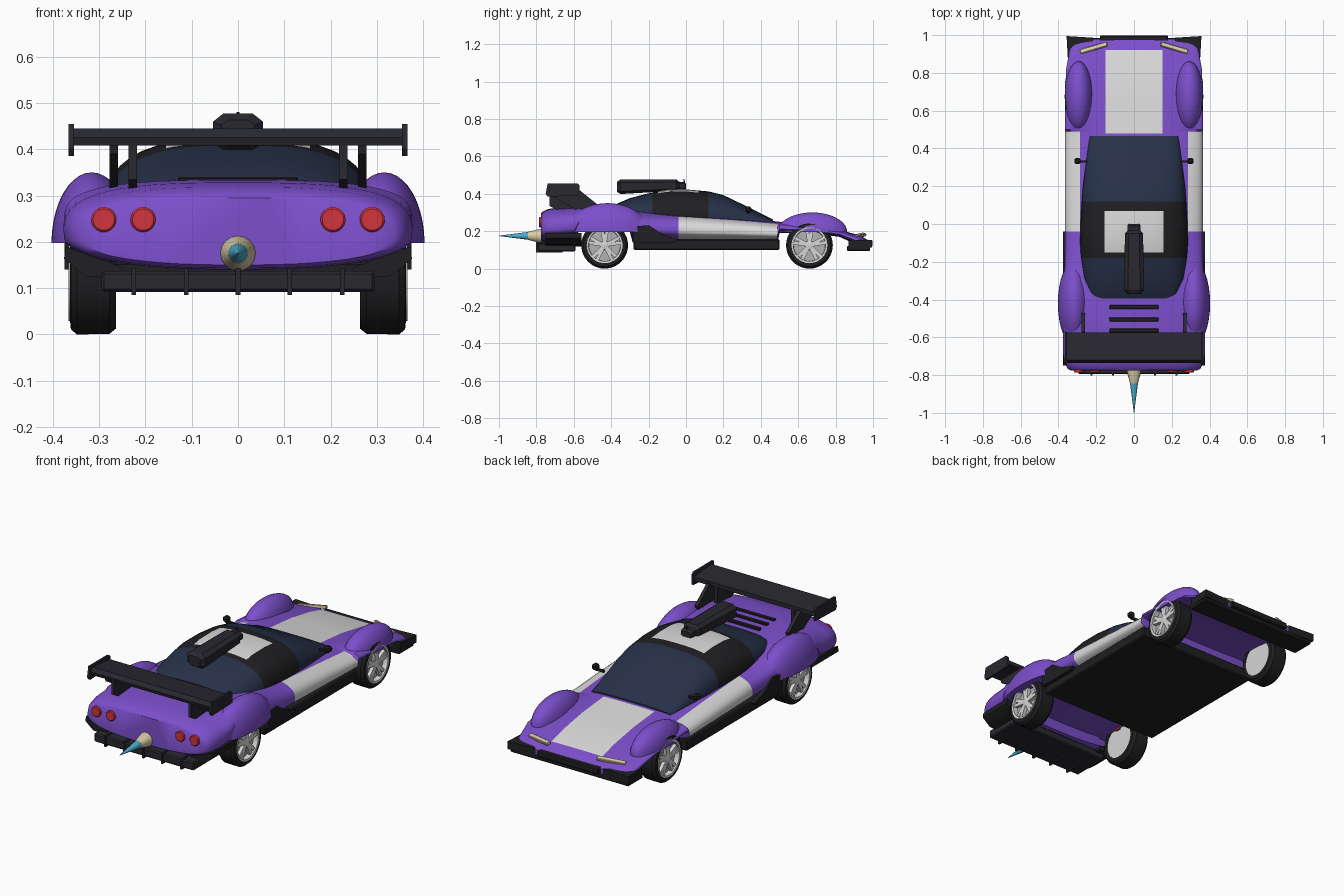
import bpy, bmesh
from math import sin, cos, pi, radians
from mathutils import Vector, Matrix

cube = bpy.data.objects.get("Cube")
if cube:
    bpy.data.objects.remove(cube)


def material(name, rgb):
    m = bpy.data.materials.new(name)
    m.use_nodes = True
    m.diffuse_color = (*rgb, 1)
    m.node_tree.nodes["Principled BSDF"].inputs["Base Color"].default_value = (*rgb, 1)
    return m


PURPLE = material("purple paint", (.2, .078, .6))
WHITE = material("white paint", (.7, .7, .7))
NAVY = material("navy glass", (.02, .03, .064))
BLACK = material("black trim", (.014, .014, .016))
CHARCOAL = material("charcoal", (.021, .021, .028))
SILVER = material("silver", (.67, .67, .68))
GREY = material("rim grey", (.45, .45, .46))
RED = material("red lamp", (.64, .035, .048))
BEIGE = material("beige", (.7, .6, .38))
CYAN = material("cyan", (.07, .42, .6))


def finish(name, bm, mats, rule=None, angle=35):
    bmesh.ops.recalc_face_normals(bm, faces=bm.faces)
    for f in bm.faces:
        f.smooth = True
        if rule:
            f.material_index = rule(f.calc_center_median())
    me = bpy.data.meshes.new(name)
    bm.to_mesh(me)
    bm.free()
    for m in mats:
        me.materials.append(m)
    me.set_sharp_from_angle(angle=radians(angle))
    ob = bpy.data.objects.new(name, me)
    bpy.context.collection.objects.link(ob)
    return ob


def skin(bm, rings, caps=True):
    """Bridge closed rings of points into a tube."""
    rings = [[bm.verts.new(p) for p in r] for r in rings]
    n = len(rings[0])
    for a, b in zip(rings, rings[1:]):
        for i in range(n):
            bm.faces.new((a[i], a[(i + 1) % n], b[(i + 1) % n], b[i]))
    if caps:
        bm.faces.new(rings[0])
        bm.faces.new(rings[-1])


def loft(stations, sides, power, low_power, belt):
    """Superellipse sections along y: (y, half width, bottom, top)."""
    bm = bmesh.new()
    rings = []
    for y, w, zb, zt in stations:
        zm, ring = zb + belt * (zt - zb), []
        for i in range(sides):
            a = 2 * pi * (i + .5) / sides
            c, s = cos(a), sin(a)
            h, p = (zt - zm, power) if s > 0 else (zb - zm, low_power)
            ring.append((w * abs(c) ** p * (1 if c > 0 else -1), y, zm + h * abs(s) ** p))
        rings.append(ring)
    skin(bm, rings)
    return bm


def cut(bm, axis, values):
    for v in values:
        n = Vector((0, 0, 0))
        n[axis] = 1
        bmesh.ops.bisect_plane(bm, geom=bm.verts[:] + bm.edges[:] + bm.faces[:], plane_co=n * v, plane_no=n)


def box(name, x, y, z, mat, bevel=0):
    bm = bmesh.new()
    bmesh.ops.create_cube(bm, size=1)
    for v in bm.verts:
        v.co = [min(r) + (c + .5) * (max(r) - min(r)) for c, r in zip(v.co, (x, y, z))]
    if bevel:
        bmesh.ops.bevel(bm, geom=bm.edges[:], offset=bevel, segments=1, affect='EDGES')
    return finish(name, bm, [mat])


def prism(name, points, axis, lo, hi, mat):
    """Extrude a 2D outline along an axis."""
    bm = bmesh.new()
    place = lambda p, d: [*p[:axis], d, *p[axis:]]
    skin(bm, [[place(p, d) for p in points] for d in (lo, hi)])
    return finish(name, bm, [mat])


def lathe(name, profile, axis, centre, mat, sides=32):
    """Turn (distance, radius) pairs about an axis; closed at both ends."""
    bm = bmesh.new()
    rings = []
    for d, r in profile:
        ring = []
        for i in range(sides):
            a = 2 * pi * i / sides
            p = [r * cos(a), r * sin(a)]
            p.insert(axis, d)
            ring.append(Vector(p) + Vector(centre))
        rings.append(ring)
    skin(bm, rings)
    return finish(name, bm, [mat])


# Main body shell with painted hood stripe and side panels
body = loft([(-.776, .335, .15, .295), (-.766, .352, .143, .305), (-.74, .366, .14, .318), (-.68, .377, .14, .328),
             (-.59, .377, .15, .334), (-.575, .375, .195, .334), (-.30, .368, .195, .325), (-.285, .368, .14, .324),
             (-.04, .365, .14, .298), (.25, .365, .14, .275), (.49, .365, .14, .252), (.50, .365, .19, .25),
             (.66, .365, .19, .235), (.82, .36, .17, .207), (.93, .34, .12, .178), (.98, .315, .11, .148)],
            48, .67, .85, .4)
cut(body, 0, (-.285, -.15, .15, .285))
cut(body, 1, (.48, .92))


def body_paint(c):
    hood = abs(c.x) < .15 and .48 < c.y < .92 and c.z > .3 - .15 * c.y
    side = abs(c.x) > .285 and -.04 < c.y < .49
    return 1 if hood or side else 0


finish("body", body, [PURPLE, WHITE], body_paint, 45)
box("floor", (-.355, .355), (-.28, .5), (.1, .157), BLACK, .006)

# Canopy: glass, black roof band and white roof panel
canopy = loft([(.465, .235, .234, .262), (.38, .247, .225, .305), (.3, .258, .215, .345), (.2, .271, .2, .393),
               (.12, .277, .2, .413), (0, .284, .2, .424), (-.1, .286, .2, .422), (-.18, .282, .2, .408),
               (-.3, .265, .23, .377), (-.37, .235, .27, .347), (-.395, .205, .295, .332)], 40, .72, .76, .3)
cut(canopy, 0, (-.155, .155))
cut(canopy, 1, (-.15, .07))


def canopy_paint(c):
    if abs(c.x) < .155 and -.15 < c.y < .07:
        return 2
    return 1 if -.18 < c.y < .12 else 0


finish("canopy", canopy, [NAVY, BLACK, WHITE], canopy_paint)

# Roof scoop and antenna
finish("roof_scoop", loft([(-.37, .037, .41, .465), (-.35, .057, .397, .479), (-.05, .05, .415, .478),
                           (-.035, .036, .42, .465), (-.01, .036, .42, .465), (0, .03, .425, .455)],
                          8, .6, .6, .45), [CHARCOAL], angle=20)
lathe("antenna", [(0, .005), (.07, .003)], 2, (0, -.01, .41), BLACK, 8)

# Engine cover louvres
for y in (-.44, -.505, -.565):
    box("louvre", (-.13, .13), (y - .011, y + .011), (.325, .34), BLACK, .003)

# Rear wing
prism("wing_blade", [(-.735, .425), (-.72, .445), (-.575, .432), (-.575, .41), (-.73, .408)], 0, -.355, .355, CHARCOAL)

# Diffuser with fins
box("diffuser", (-.295, .295), (-.795, -.59), (.092, .137), CHARCOAL, .006)
for x in (-.225, -.112, 0, .112, .225):
    box("diffuser_fin", (x - .005, x + .005), (-.802, -.66), (.085, .142), CHARCOAL)

# Tail spike
lathe("spike_base", [(-.74, .038), (-.78, .038), (-.845, .021)], 1, (0, 0, .175), BEIGE, 16)
lathe("spike_tip", [(-.835, .022), (-1, .001)], 1, (0, 0, .175), CYAN, 16)

# Nose splitter and grille
box("splitter", (-.35, .35), (.86, .985), (.095, .12), BLACK, .005)
box("nose_grille", (-.18, .18), (.965, .998), (.118, .152), BLACK, .005)


def fender(name, s, centre, size):
    """Half ellipsoid over a wheel."""
    bm = bmesh.new()
    bmesh.ops.create_uvsphere(bm, u_segments=32, v_segments=20, radius=1)
    low = [v for v in bm.verts if v.co.z < -.01]
    bmesh.ops.delete(bm, geom=low, context='VERTS')
    bmesh.ops.holes_fill(bm, edges=[e for e in bm.edges if e.is_boundary], sides=0)
    for v in bm.verts:
        v.co = [c + k * p for c, k, p in zip(centre, size, v.co)]
        v.co.x *= s
    finish(name, bm, [PURPLE], angle=40)


def wheel(name, s, y):
    c = (s * .313, y, .125)
    # Tyre is an open-sided ring around the rim
    bm = bmesh.new()
    outline = [(-.05, .093), (-.05, .112), (-.035, .124), (.035, .125), (.048, .114), (.05, .093)]
    rings = [[(c[0] + s * d, y + r * cos(a), .125 + r * sin(a)) for d, r in outline]
             for a in [2 * pi * i / 40 for i in range(41)]]
    skin(bm, rings, caps=False)
    bmesh.ops.remove_doubles(bm, verts=bm.verts, dist=.0001)
    finish(name + "_tyre", bm, [BLACK])
    lathe(name + "_inner_disc", [(-s * .047, .094), (-s * .04, .094)], 0, c, SILVER)
    lathe(name + "_rim_well", [(s * .015, .094), (s * .025, .094)], 0, c, GREY)
    lathe(name + "_hub", [(s * .02, .026), (s * .043, .022), (s * .046, .014)], 0, c, SILVER, 20)
    # Rim lip and five split spokes
    bm = bmesh.new()
    lip = [(.02, .084), (.051, .086), (.053, .096), (.02, .098)]
    skin(bm, [[(c[0] + s * d, y + r * cos(a), .125 + r * sin(a)) for d, r in lip]
              for a in [2 * pi * i / 40 for i in range(41)]], caps=False)
    bmesh.ops.remove_doubles(bm, verts=bm.verts, dist=.0001)
    for i in range(5):
        for t in (-.16, .16):
            spoke = bmesh.ops.create_cube(bm, size=1)["verts"]
            for v in spoke:
                v.co = (v.co.x * .018, v.co.y * .018, v.co.z * .075 + .052)
            turn = Matrix.Rotation(2 * pi * i / 5 + t, 4, 'X')
            bmesh.ops.transform(bm, matrix=Matrix.Translation((c[0] + s * .035, y, .125)) @ turn, verts=spoke)
    finish(name + "_spokes", bm, [SILVER])


for s, side in ((1, "left"), (-1, "right")):
    fender(side + "_front_fender", s, (.293, .675, .195), (.074, .187, .105))
    fender(side + "_rear_fender", s, (.316, -.42, .197), (.087, .222, .153))
    wheel(side + "_front_wheel", s, .66)
    wheel(side + "_rear_wheel", s, -.435)
    # Brake caliper
    box(side + "_caliper", (s * .255, s * .342), (-.452, -.422), (.188, .204), RED)
    # Wing end plates and stays
    prism(side + "_wing_end", [(-.75, .4), (-.74, .455), (-.58, .455), (-.57, .445), (-.57, .39), (-.74, .385)],
          0, s * .354, s * .366, CHARCOAL)
    prism(side + "_outer_wing_stay", [(-.73, .42), (-.57, .42), (-.47, .34), (-.48, .31), (-.58, .31), (-.72, .39)],
          0, s * .259, s * .278, CHARCOAL)
    prism(side + "_inner_wing_stay", [(-.73, .42), (-.575, .42), (-.575, .31), (-.68, .31), (-.73, .335)],
          0, s * .218, s * .236, CHARCOAL)
    # Tail lamps
    for x in (.205, .29):
        lathe(side + "_tail_lamp", [(-.74, .027), (-.783, .027), (-.787, .023)], 1, (s * x, 0, .248), RED, 24)
    # Rear bumper corner
    prism(side + "_bumper_corner", [(s * x, z) for x, z in
          ((.24, .118), (.33, .126), (.376, .163), (.372, .19), (.25, .145))], 1, -.75, -.56, BLACK)
    # Side skirt fin ahead of the rear wheel
    prism(side + "_skirt_fin", [(-.28, .14), (-.06, .14), (-.04, .155), (-.12, .18), (-.2, .232), (-.28, .225)],
          0, s * .35, s * .375, BLACK)
    # Nose corner
    prism(side + "_nose_corner", [(s * x, y) for x, y in ((.31, .885), (.35, .87), (.357, .995), (.2, .985))],
          2, .112, .153, BLACK)
    # Headlamp
    lamp = box(side + "_headlamp", (-.074, .074), (-.012, .012), (-.008, .008), BEIGE, .003)
    lamp.location = (s * .213, .932, .178)
    lamp.rotation_euler = (-.3, s * .06, -s * .29)
    # Mirror
    box(side + "_mirror_stalk", (s * .25, s * .3), (.325, .337), (.295, .307), BLACK)
    box(side + "_mirror", (s * .282, s * .316), (.317, .35), (.298, .331), BLACK, .009)
